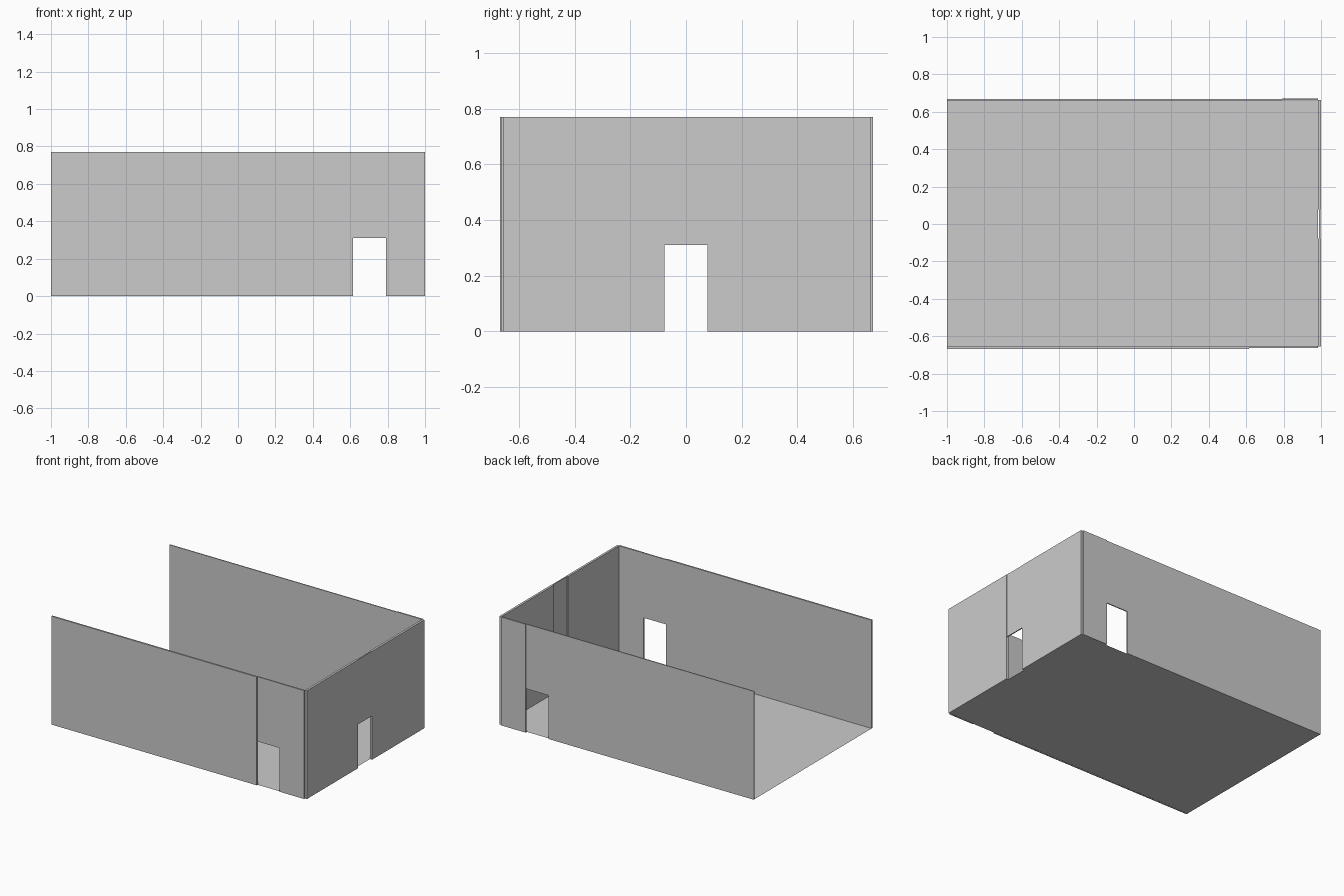
import bpy
import bmesh

if "Cube" in bpy.data.objects:
    bpy.data.objects.remove(bpy.data.objects["Cube"])

H = 0.77     # wall height
DOOR = 0.31  # door opening height


def box(name, x0, x1, y0, y1, z0=0.0, z1=H):
    bm = bmesh.new()
    bmesh.ops.create_cube(bm, size=1)
    bmesh.ops.scale(bm, vec=(x1 - x0, y1 - y0, z1 - z0), verts=bm.verts)
    bmesh.ops.translate(bm, vec=((x0 + x1) / 2, (y0 + y1) / 2, (z0 + z1) / 2), verts=bm.verts)
    mesh = bpy.data.meshes.new(name)
    bm.to_mesh(mesh)
    bm.free()
    obj = bpy.data.objects.new(name, mesh)
    bpy.context.collection.objects.link(obj)
    return obj


# floor: a single thin sheet
bpy.ops.mesh.primitive_plane_add(size=1, location=(-0.008, 0, 0.001))
floor = bpy.context.object
floor.name = "floor"
floor.scale = (1.984, 1.32, 1)

# front wall: long panel stands slightly proud of the door panels
box("front_wall_long", -1, 0.615, -0.668, -0.656)
box("front_wall_lintel", 0.615, 0.79, -0.662, -0.653, DOOR)
box("front_wall_short", 0.79, 0.985, -0.664, -0.653)

# back wall: short end panel stands slightly proud
box("back_wall_long", -1, 0.615, 0.660, 0.667)
box("back_wall_lintel", 0.615, 0.79, 0.660, 0.667, DOOR)
box("back_wall_short", 0.79, 0.985, 0.662, 0.672)

# right wall: two panels and a thinner lintel over the doorway
box("right_wall_front", 0.984, 1, -0.656, -0.078)
box("right_wall_lintel", 0.990, 0.998, -0.078, 0.078, DOOR)
box("right_wall_back", 0.984, 1, 0.078, 0.664)
